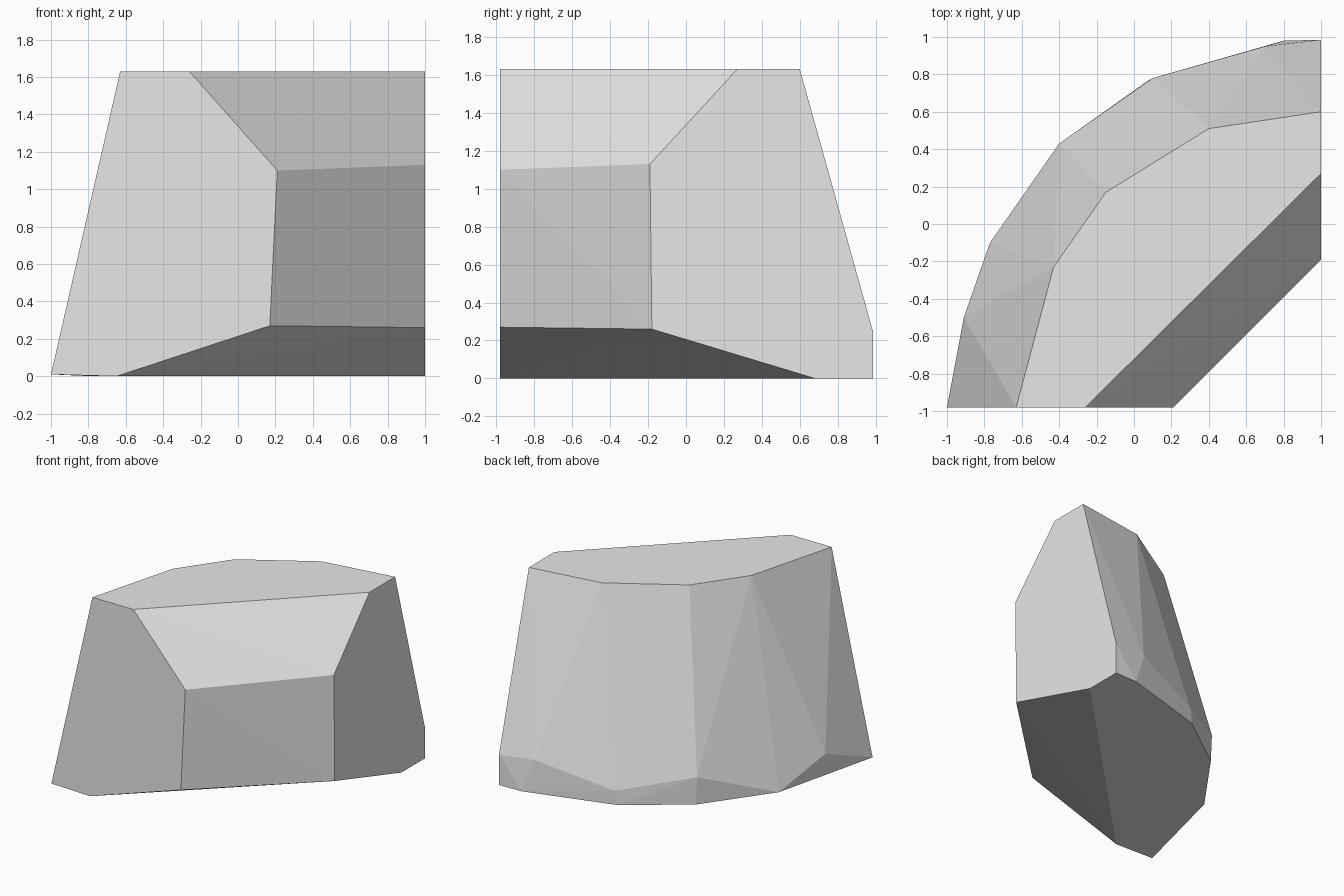
import bpy
import bmesh
import math

cube = bpy.data.objects.get("Cube")
if cube:
    bpy.data.objects.remove(cube, do_unlink=True)

TOP = 1.63    # flat top height
FRONT = -0.98  # flat front plane
SIDE = 1.0    # flat right plane

# Flat top outline
top_outline = [(-0.63, FRONT), (-0.43, -0.23), (-0.15, 0.17), (0.40, 0.51),
               (SIDE, 0.60), (SIDE, 0.27), (-0.26, FRONT)]
# Flat base outline
base_outline = [(-0.65, FRONT), (-0.77, -0.10), (-0.39, 0.43), (0.08, 0.77),
                (0.80, 0.98), (SIDE, 0.985), (SIDE, 0.68)]
# Irregular shoulder where the curved back meets the base bevel
shoulder = [(-1.0, FRONT, 0.01), (-0.91, -0.50, 0.20), (-0.40, 0.43, 0.225),
            (0.10, 0.78, 0.115), (0.70, 0.95, 0.27), (SIDE, 0.985, 0.25)]
# Corners of the upright cut face between front and side
cut_face = [(0.21, FRONT, 1.10), (SIDE, -0.19, 1.13),
            (SIDE, -0.18, 0.26), (0.17, FRONT, 0.27)]

points = [(x, y, TOP) for x, y in top_outline]
points += [(x, y, 0.0) for x, y in base_outline]
points += shoulder + cut_face

# Wrap the corners into one faceted stone and merge flat triangles
bm = bmesh.new()
for p in points:
    bm.verts.new(p)
bmesh.ops.convex_hull(bm, input=bm.verts[:])
loose = [v for v in bm.verts if not v.link_faces]
bmesh.ops.delete(bm, geom=loose, context='VERTS')
bmesh.ops.dissolve_limit(bm, angle_limit=math.radians(0.8),
                         verts=bm.verts[:], edges=bm.edges[:])
bmesh.ops.recalc_face_normals(bm, faces=bm.faces[:])

mesh = bpy.data.meshes.new("rock")
bm.to_mesh(mesh)
bm.free()
rock = bpy.data.objects.new("rock", mesh)
bpy.context.collection.objects.link(rock)

# Plain stone colour
stone = bpy.data.materials.new("stone_grey")
stone.use_nodes = True
colour = (0.8, 0.8, 0.8, 1.0)
stone.diffuse_color = colour
stone.node_tree.nodes["Principled BSDF"].inputs["Base Color"].default_value = colour
mesh.materials.append(stone)
